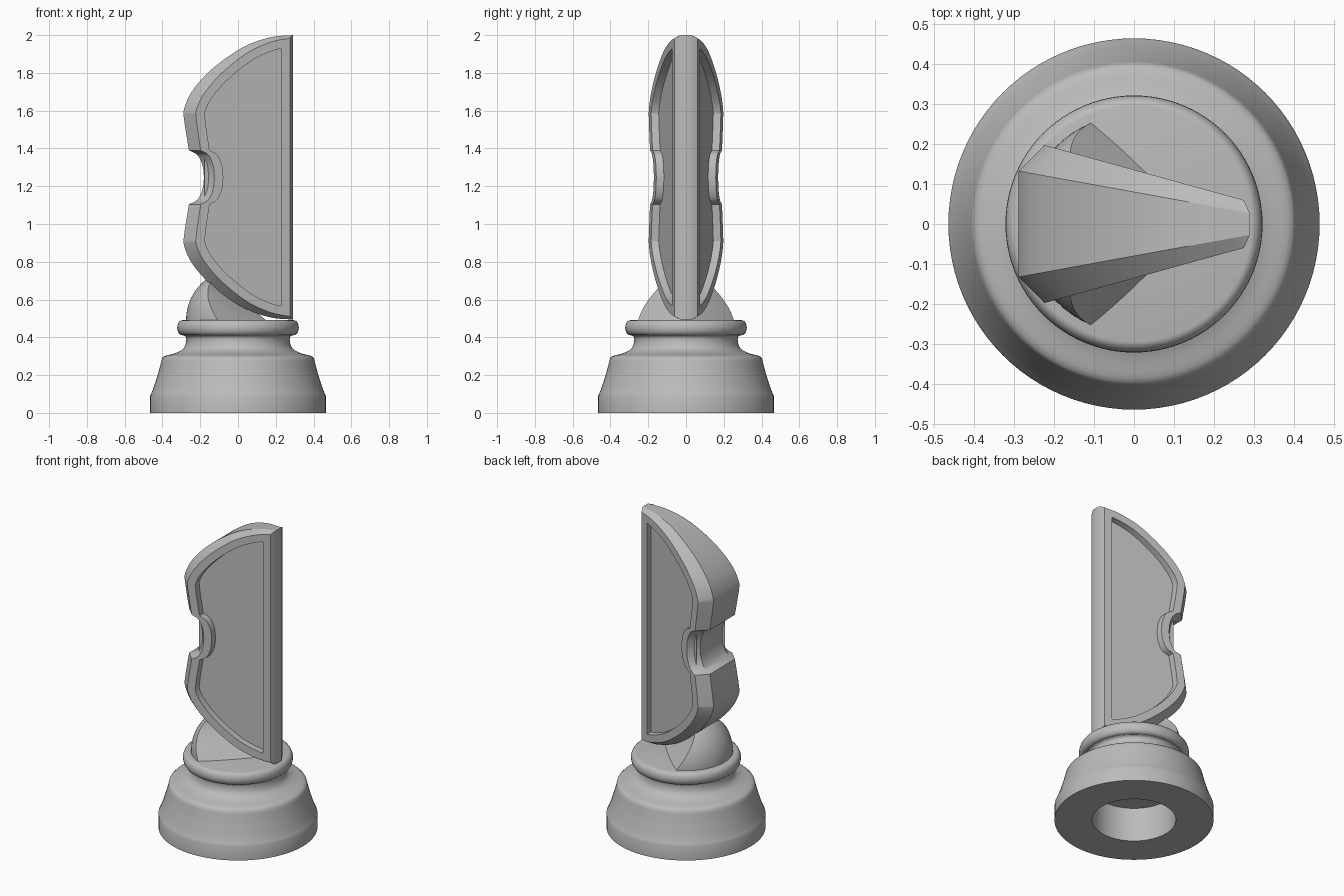
import bpy, bmesh
from math import sin, cos, pi, radians, sqrt
from mathutils import Vector

cube = bpy.data.objects.get("Cube")
if cube:
    bpy.data.objects.remove(cube, do_unlink=True)

grey = bpy.data.materials.new("plain_grey")
grey.use_nodes = True
colour = (0.5, 0.5, 0.5, 1)
grey.diffuse_color = colour
grey.node_tree.nodes["Principled BSDF"].inputs["Base Color"].default_value = colour


def loft(name, rings, angle=25):
    """Skin a list of equal-length closed rings and cap both ends."""
    bm = bmesh.new()
    loops = [[bm.verts.new(p) for p in ring] for ring in rings]
    for a, b in zip(loops, loops[1:]):
        for i in range(len(a)):
            j = (i + 1) % len(a)
            bm.faces.new((a[i], a[j], b[j], b[i]))
    bm.faces.new(loops[0][::-1])
    bm.faces.new(loops[-1])
    bmesh.ops.recalc_face_normals(bm, faces=bm.faces)
    mesh = bpy.data.meshes.new(name)
    bm.to_mesh(mesh)
    bm.free()
    mesh.materials.append(grey)
    obj = bpy.data.objects.new(name, mesh)
    bpy.context.collection.objects.link(obj)
    bpy.ops.object.select_all(action='DESELECT')
    obj.select_set(True)
    bpy.context.view_layer.objects.active = obj
    bpy.ops.object.shade_smooth_by_angle(angle=radians(angle))
    return obj


def spline(points, steps=5):
    """Catmull-Rom curve through 2D points."""
    p = [Vector(q) for q in points]
    p = [2 * p[0] - p[1]] + p + [2 * p[-1] - p[-2]]
    out = []
    for a, b, c, d in zip(p, p[1:], p[2:], p[3:]):
        for k in range(steps):
            t = k / steps
            out.append(0.5 * (2 * b + (c - a) * t + (2 * a - 5 * b + 4 * c - d) * t * t
                              + (3 * b - a - 3 * c + d) * t ** 3))
    return out + [p[-2]]


# Turned base with a blind hole underneath
foot = spline([(.465, .09), (.45, .125), (.435, .17), (.42, .22), (.407, .27)], 3)
shoulder = spline([(.402, .29), (.385, .302), (.335, .315), (.295, .335), (.277, .365), (.275, .4), (.29, .412)], 3)
lip = [(.295 + .027 * cos(a), .451 + .04 * sin(a)) for a in [pi * (k / 10 - .5) for k in range(11)]]
profile = [(.245, .22), (.245, 0), (.465, 0), *foot, *shoulder, *lip]
sides = 96
loft("turned_base", [[(r * cos(2 * pi * i / sides), r * sin(2 * pi * i / sides), z)
                      for i in range(sides)] for r, z in profile], 35)

# Blade outline: upper half with a grip notch, mirrored about mid height
MID, SPINE = 1.247, .29
upper = spline([(SPINE, 2.0), (.18, 1.99), (.06, 1.952), (-.05, 1.888), (-.16, 1.8),
                (-.245, 1.7), (-.285, 1.61), (-.285, 1.55), (-.26, 1.39)])
notch = spline([(-.26, 1.39), (-.215, 1.365), (-.188, 1.31), (-.18, MID)])
half = upper + notch[1:]
outline = half + [Vector((p.x, 2 * MID - p.y)) for p in half[-2::-1]]


def chamfer(x):
    return .015 + .05 * (SPINE - x) / .58


def inset(extra):
    """Outline moved inwards, less near the spine."""
    result = []
    for i, p in enumerate(outline):
        if i in (0, len(outline) - 1):
            n = Vector((0, -1 if i == 0 else 1))
        elif abs(p.y - MID) < .3:
            n = Vector((1, 0))
        else:
            t = outline[i + 1] - outline[i - 1]
            n = Vector((-t.y, t.x)).normalized()
        q = p + n * (chamfer(p.x) + extra)
        q.x = min(q.x, SPINE - chamfer(SPINE) - extra)
        result.append(q)
    return result


def face_y(x):
    return .06 + .276 * (.275 - x)


def edge_y(x):
    return .03 + .182 * (.275 - x)


# Wedge blade with chamfered rim and a sunken panel on each side
rim, panel = inset(0), inset(.047)
side = [
    [(p.x, face_y(p.x) - .04, p.y) for p in panel],
    [(p.x, face_y(p.x), p.y) for p in panel],
    [(p.x, face_y(p.x), p.y) for p in rim],
    [(p.x, edge_y(p.x), p.y) for p in outline],
]
other = [[(x, -y, z) for x, y, z in ring] for ring in side[::-1]]
loft("wedge_blade", side + other)

# Domed support behind the blade, with hollowed flanks tapering to the front
TOP = .49
rings = []
for h in [-.01] + [.02 * k for k in range(13)]:
    lift = max(h, 0)
    r, a = sqrt(.275 ** 2 - lift ** 2), radians(67 - 140 * lift)
    arc = [Vector((-r * cos(a * k / 12), r * sin(a * k / 12))) for k in range(13)]
    control = Vector((.02 - .6 * lift, .15 * (1 - 3 * lift)))
    tip = Vector((.15 - 1.2 * lift, 0))
    flank = [(1 - t) ** 2 * arc[-1] + 2 * t * (1 - t) * control + t * t * tip
             for t in [k / 10 for k in range(1, 11)]]
    near = arc + flank
    ring = near + [Vector((p.x, -p.y)) for p in near[-2:0:-1]]
    rings.append([(p.x, p.y, TOP + h) for p in ring])
loft("domed_support", rings, 30)
